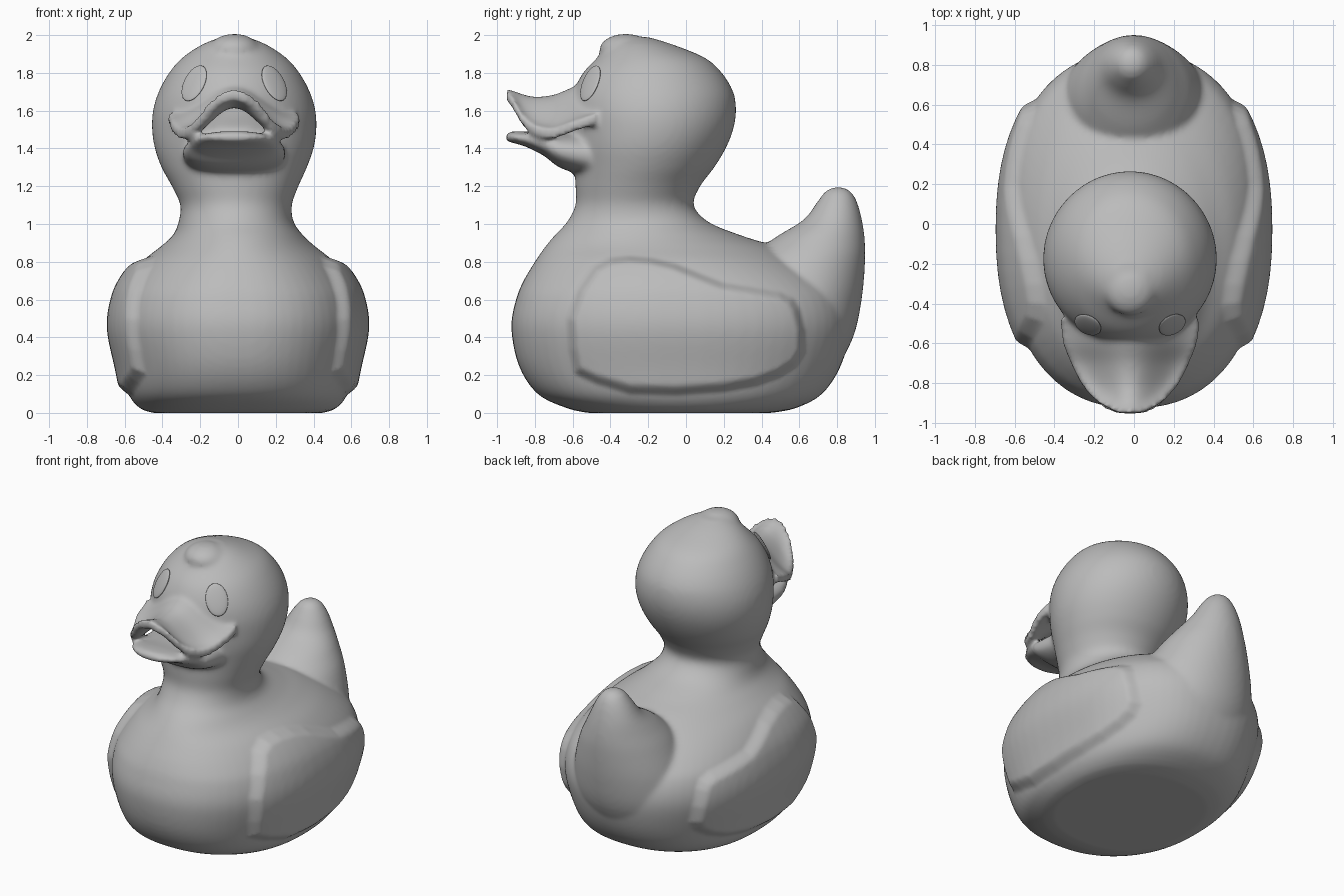
import bpy, bmesh, math
from mathutils import Vector, Matrix
from mathutils.bvhtree import BVHTree

if "Cube" in bpy.data.objects:
    bpy.data.objects.remove(bpy.data.objects["Cube"])

grey = bpy.data.materials.new("plain grey")
grey.use_nodes = True
grey.diffuse_color = (0.5, 0.5, 0.5, 1)
grey.node_tree.nodes["Principled BSDF"].inputs["Base Color"].default_value = (0.5, 0.5, 0.5, 1)


def refine(stations, steps=5):
    """Smooth curve through the stations."""
    out = []
    for i in range(len(stations) - 1):
        a, b, c, d = (stations[min(max(k, 0), len(stations) - 1)] for k in range(i - 1, i + 3))
        for s in range(steps):
            t = s / steps
            out.append([0.5 * (2 * q + (r - p) * t + (2 * p - 5 * q + 4 * r - v) * t * t
                               + (3 * q - p - 3 * r + v) * t ** 3) for p, q, r, v in zip(a, b, c, d)])
    return out + [list(stations[-1])]


def loft(bm, stations, ring):
    rows = [[bm.verts.new(p) for p in ring(s)] for s in refine(stations)]
    for a, b in zip(rows, rows[1:]):
        for i in range(len(a)):
            j = (i + 1) % len(a)
            bm.faces.new((a[i], a[j], b[j], b[i]))
    bm.faces.new(rows[0][::-1])
    bm.faces.new(rows[-1])


def oval(lo, hi, w, n, count=64):
    """Superellipse points as (x, other axis)."""
    def power(v):
        return math.copysign(abs(v) ** (2 / n), v)
    for i in range(count):
        a = 2 * math.pi * i / count
        yield w * power(math.cos(a)), (lo + hi) / 2 + (hi - lo) / 2 * power(math.sin(a))


def level_ring(s):
    z, front, back, w, shift, n = s
    return [(x + shift, y, z) for x, y in oval(front, back, w, n)]


def upright_ring(s):
    y, low, high, w = s
    return [(x - 0.02, y, z) for x, z in oval(low, high, w, 2.2)]


def bill_ring(s, count=20):
    y, top, w, edge = s
    us = [2 * i / count - 1 for i in range(count + 1)]
    arch = [(w * u - 0.02, edge + (top - edge) * (1 + math.cos(math.pi * u)) / 2) for u in us]
    return [(x, y, z + 0.015) for x, z in arch] + [(x, y, z - 0.045) for x, z in reversed(arch)]


bm = bmesh.new()
# Body, neck and head: height, front, back, half width, shift, roundness
loft(bm, [
    (0.0, -0.52, 0.45, 0.45, 0, 2.3), (0.025, -0.63, 0.58, 0.52, 0, 2.3),
    (0.1, -0.785, 0.72, 0.58, 0, 2.3), (0.25, -0.885, 0.82, 0.615, 0, 2.3),
    (0.45, -0.925, 0.87, 0.655, 0, 2.3), (0.6, -0.9, 0.84, 0.635, 0, 2.3),
    (0.7, -0.86, 0.76, 0.59, 0, 2.2), (0.8, -0.8, 0.62, 0.51, 0, 2.1),
    (0.88, -0.745, 0.47, 0.41, 0, 2), (0.94, -0.695, 0.29, 0.345, 0, 2),
    (1.01, -0.63, 0.12, 0.305, -0.01, 2), (1.1, -0.585, 0.04, 0.295, -0.01, 2),
    (1.2, -0.585, 0.075, 0.335, -0.015, 2), (1.3, -0.59, 0.15, 0.385, -0.02, 2),
    (1.4, -0.6, 0.21, 0.42, -0.02, 2), (1.5, -0.605, 0.25, 0.435, -0.02, 2),
    (1.6, -0.61, 0.265, 0.43, -0.02, 2), (1.7, -0.595, 0.25, 0.4, -0.02, 2),
    (1.8, -0.545, 0.19, 0.345, -0.02, 2), (1.88, -0.47, 0.1, 0.275, -0.02, 2),
    (1.95, -0.4, -0.07, 0.17, -0.02, 2), (1.99, -0.33, -0.2, 0.07, -0.02, 2),
], level_ring)
# Upturned tail
loft(bm, [
    (0.2, 0.3, 0.78, 0.3, 0, 2), (0.4, 0.25, 0.885, 0.38, 0, 2), (0.6, 0.25, 0.93, 0.37, 0, 2),
    (0.8, 0.33, 0.948, 0.3, 0, 2), (0.92, 0.46, 0.946, 0.23, -0.005, 2),
    (1.02, 0.62, 0.932, 0.165, -0.01, 2), (1.11, 0.69, 0.908, 0.115, -0.01, 2),
    (1.17, 0.735, 0.875, 0.07, -0.01, 2), (1.195, 0.78, 0.83, 0.025, -0.01, 2),
], level_ring)
# Lower bill: distance, bottom, top, half width
loft(bm, [
    (-0.955, 1.44, 1.475, 0.06), (-0.92, 1.43, 1.49, 0.14), (-0.85, 1.41, 1.49, 0.2),
    (-0.75, 1.36, 1.48, 0.24), (-0.65, 1.29, 1.48, 0.27), (-0.4, 1.22, 1.48, 0.27),
], upright_ring)
# Upper bill: distance, crown, half width, lip height
loft(bm, [
    (-0.95, 1.70, 0.06, 1.69), (-0.91, 1.69, 0.14, 1.64), (-0.87, 1.675, 0.19, 1.57),
    (-0.8, 1.66, 0.245, 1.51), (-0.7, 1.67, 0.295, 1.495), (-0.6, 1.71, 0.335, 1.53),
    (-0.48, 1.75, 0.35, 1.57),
], bill_ring)
# Forehead tuft
bmesh.ops.create_uvsphere(bm, u_segments=32, v_segments=16, radius=1, matrix=Matrix.Translation(
    (-0.02, -0.32, 1.92)) @ Matrix.Diagonal((0.135, 0.14, 0.087, 1)))
bmesh.ops.recalc_face_normals(bm, faces=bm.faces)
mesh = bpy.data.meshes.new("duck_body")
bm.to_mesh(mesh)
duck = bpy.data.objects.new("duck_body", mesh)
bpy.context.collection.objects.link(duck)

# Fuse the parts into one soft skin
fuse = duck.modifiers.new("fuse", 'REMESH')
fuse.mode = 'VOXEL'
fuse.voxel_size = 0.016
soften = duck.modifiers.new("soften", 'SMOOTH')
soften.factor, soften.iterations = 0.5, 8
skin = bpy.data.meshes.new_from_object(duck.evaluated_get(bpy.context.evaluated_depsgraph_get()))
duck.modifiers.clear()
duck.data = skin
bpy.data.meshes.remove(mesh)

# Raised wings, swelling outward inside a side outline
wing = [Vector(p) for p in refine([
    (-0.6, 0.2), (-0.64, 0.5), (-0.5, 0.78), (-0.3, 0.84), (-0.05, 0.8), (0.2, 0.7),
    (0.5, 0.65), (0.61, 0.56), (0.64, 0.32), (0.5, 0.18), (0.2, 0.1), (-0.3, 0.09), (-0.6, 0.2)], 2)]


def wing_depth(p):
    inside, nearest = False, 9.0
    for a, b in zip(wing, wing[1:]):
        if (a.y > p.y) != (b.y > p.y) and p.x < a.x + (b.x - a.x) * (p.y - a.y) / (b.y - a.y):
            inside = not inside
        d = b - a
        if d.length > 0:
            t = min(max((p - a).dot(d) / d.length_squared, 0), 1)
            nearest = min(nearest, (p - a - d * t).length)
    return nearest if inside else 0


bm = bmesh.new()
bm.from_mesh(skin)
bm.normal_update()
moves = []
for v in bm.verts:
    if abs(v.co.x) > 0.25 and 0.05 < v.co.z < 0.87:
        t = min(wing_depth(Vector((v.co.y, v.co.z))) / 0.08, 1)
        moves.append((v, v.normal * 0.04 * t * t * (3 - 2 * t)))
for v, move in moves:
    v.co += move
bm.normal_update()
bm.to_mesh(skin)
tree = BVHTree.FromBMesh(bm)
bm.free()

# Oval eyes lying on the face
eyes = []
for side, name in ((1, "left_eye"), (-1, "right_eye")):
    spot, normal, _, _ = tree.ray_cast(Vector((-0.02 + side * 0.212, -2, 1.745)), Vector((0, 1, 0)))
    bpy.ops.mesh.primitive_uv_sphere_add(segments=32, ring_count=16, radius=1)
    eye = bpy.context.object
    eye.name = name
    turn = normal.to_track_quat('Z', 'Y').to_matrix().to_4x4()
    eye.matrix_world = (Matrix.Translation(spot) @ turn @ Matrix.Rotation(side * 0.15, 4, 'Z')
                        @ Matrix.Diagonal((0.07, 0.105, 0.016, 1)))
    eyes.append(eye)

for part in [duck] + eyes:
    part.data.materials.clear()
    part.data.materials.append(grey)
    part.data.polygons.foreach_set("use_smooth", [True] * len(part.data.polygons))
